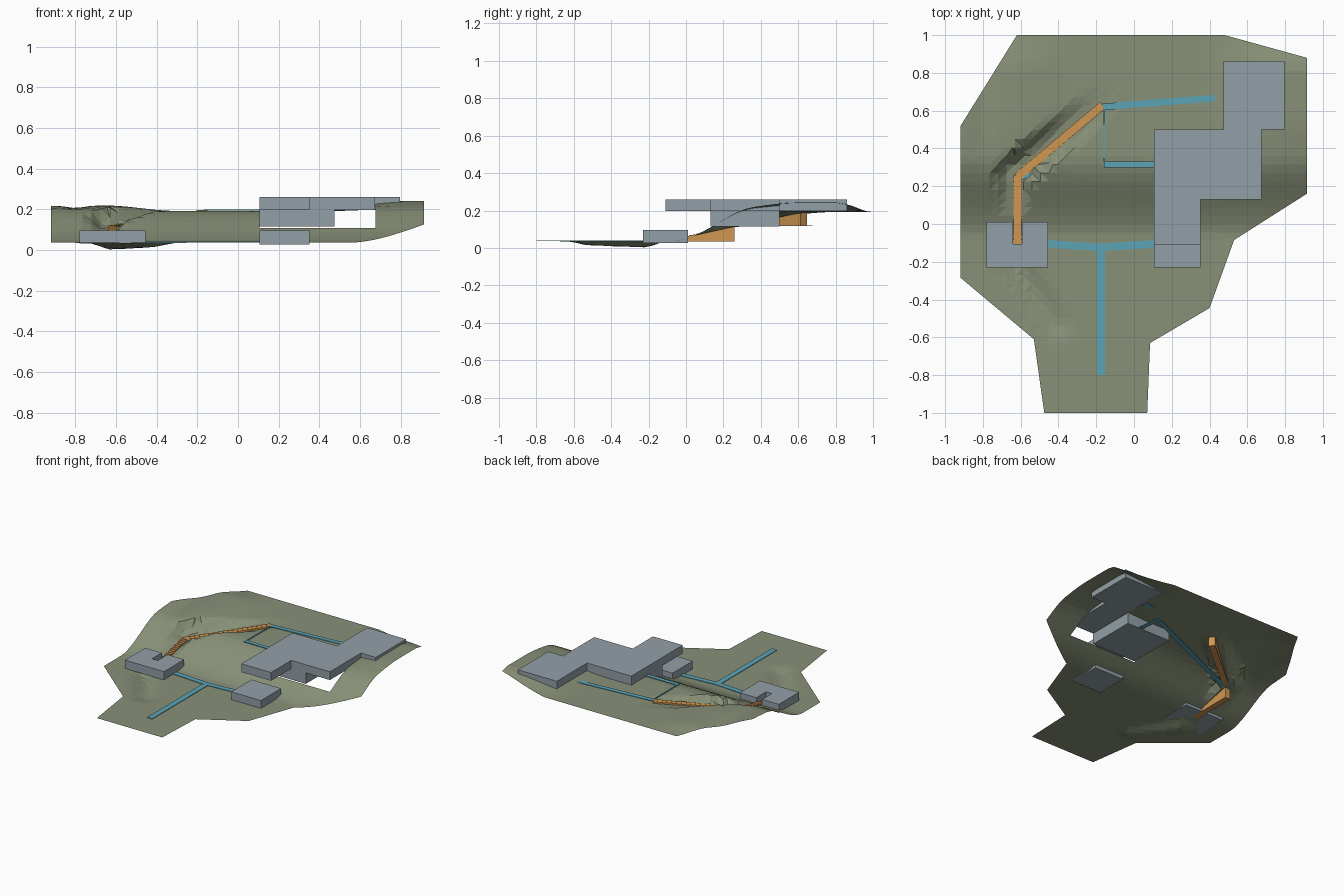
import bpy, bmesh, math
from mathutils import Vector

if "Cube" in bpy.data.objects:
    bpy.data.objects.remove(bpy.data.objects["Cube"])


def material(name, rgb):
    m = bpy.data.materials.new(name)
    m.diffuse_color = (*rgb, 1)
    m.use_nodes = True
    m.node_tree.nodes["Principled BSDF"].inputs["Base Color"].default_value = m.diffuse_color
    return m


OLIVE = material("olive_ground", (0.245, 0.28, 0.185))
GREY = material("grey_concrete", (0.29, 0.35, 0.39))
BLUE = material("blue_path", (0.105, 0.37, 0.47))
ORANGE = material("orange_stair", (0.63, 0.31, 0.085))


def to_object(name, bm, mat):
    mesh = bpy.data.meshes.new(name)
    bm.to_mesh(mesh)
    bm.free()
    mesh.materials.append(mat)
    obj = bpy.data.objects.new(name, mesh)
    bpy.context.collection.objects.link(obj)
    return obj


def extrude(name, points, offset, mat):
    """Solid made by sweeping a flat 3D outline along an offset."""
    bm = bmesh.new()
    face = bm.faces.new([bm.verts.new(p) for p in points])
    ext = bmesh.ops.extrude_face_region(bm, geom=[face], use_keep_orig=True)
    new = [v for v in ext["geom"] if isinstance(v, bmesh.types.BMVert)]
    bmesh.ops.translate(bm, verts=new, vec=offset)
    bmesh.ops.recalc_face_normals(bm, faces=bm.faces)
    return to_object(name, bm, mat)


def prism(name, outline, z0, z1, mat):
    return extrude(name, [(x, y, z0) for x, y in outline], (0, 0, z1 - z0), mat)


def rect(x0, x1, y0, y1):
    return [(x0, y0), (x1, y0), (x1, y1), (x0, y1)]


def path(name, points, width, z, thick=0.004):
    """Flat ribbon with mitred corners along a polyline."""
    pts = [Vector(p) for p in points]
    left, right = [], []
    for i, p in enumerate(pts):
        dirs = []
        if i > 0:
            dirs.append((p - pts[i - 1]).normalized())
        if i < len(pts) - 1:
            dirs.append((pts[i + 1] - p).normalized())
        t = sum(dirs, Vector((0, 0))).normalized()
        n = Vector((-t.y, t.x))
        w = width / 2 / max(0.35, t.dot(dirs[0]))
        left.append(tuple(p + n * w))
        right.append(tuple(p - n * w))
    return prism(name, left + right[::-1], z, z + thick, BLUE)


def smooth(a, b, t):
    t = max(0.0, min(1.0, (t - a) / (b - a)))
    return t * t * (3 - 2 * t)


def near(p, a, b):
    """Signed distance to segment ab and the fraction along it."""
    d = b - a
    f = max(0.0, min(1.0, (p - a).dot(d) / d.length_squared))
    side = 1 if d.x * (p - a).y - d.y * (p - a).x > 0 else -1
    return side * (p - a - d * f).length, f


# Stair end points
FOOT, BEND, HEAD = Vector((-0.617, -0.105)), Vector((-0.617, 0.25)), Vector((-0.165, 0.63))


def ground_height(x, y):
    p = Vector((x, y))
    z = 0.036 + 0.156 * smooth(-0.08, 0.36, y)
    # hills on both flanks
    fade = smooth(0.1, 0.6, y) * (1 - smooth(0.8, 1.02, y))
    z += 0.05 * smooth(0.3, 0.85, x) * fade
    z += 0.027 * smooth(-0.3, -0.65, x) * fade
    z -= 0.012 * math.exp(-((x + 0.8) / 0.06) ** 2) * fade
    # hollow by the small house
    d, f = near(p, Vector((-0.62, -0.22)), Vector((-0.42, -0.52)))
    z -= 0.034 * math.exp(-(d / 0.07) ** 2) * (1 - 0.35 * f)
    # cutting beside the stairs
    for a, b, za, zb in ((FOOT, BEND, 0.036, 0.115), (BEND, HEAD, 0.115, 0.19)):
        d, f = near(p, a, b)
        floor = za + (zb - za) * f - 0.003
        blend = smooth(0.05, 0.13, d) if d > 0 else smooth(0.03, 0.085, -d)
        if floor < z:
            z = floor + (z - floor) * blend
    return max(0.0, z)


# Ground sheet: outline sliced into a grid and raised
outline = [(-0.62, 1), (0.48, 1), (0.915, 0.88), (0.915, 0.16), (0.53, -0.085),
           (0.40, -0.445), (0.085, -0.63), (0.07, -1), (-0.475, -1),
           (-0.53, -0.61), (-0.918, -0.285), (-0.918, 0.52)]
bm = bmesh.new()
base = bm.faces.new([bm.verts.new((x, y, 0)) for x, y in reversed(outline)])
bmesh.ops.triangulate(bm, faces=[base])
STEP = 0.045
cuts = [((i * STEP, 0, 0), (1, 0, 0)) for i in range(-20, 21)]
cuts += [((0, i * STEP, 0), (0, 1, 0)) for i in range(-22, 23)]
cuts += [((x, 0, 0), (1, 0, 0)) for x in (0.105, 0.675)]
cuts += [((0, y, 0), (0, 1, 0)) for y in (0.13, 0.5)]
for co, no in cuts:
    bmesh.ops.bisect_plane(bm, geom=bm.verts[:] + bm.edges[:] + bm.faces[:],
                           dist=1e-5, plane_co=co, plane_no=no)
# opening under the large house
hole = []
for f in bm.faces:
    c = f.calc_center_median()
    if 0.105 < c.x < 0.675 and 0.13 < c.y < 0.5:
        hole.append(f)
bmesh.ops.delete(bm, geom=hole, context='FACES')
bmesh.ops.triangulate(bm, faces=bm.faces[:])
for v in bm.verts:
    v.co.z = ground_height(v.co.x, v.co.y)
bm.normal_update()
for f in bm.faces:
    if f.normal.z < 0:
        f.normal_flip()
to_object("ground", bm, OLIVE)

# Large house: stepped top storey, middle storey, lower block
prism("top_storey", [(0.105, -0.11), (0.352, -0.11), (0.352, 0.13), (0.674, 0.13),
                     (0.674, 0.5), (0.797, 0.5), (0.797, 0.86), (0.474, 0.86),
                     (0.474, 0.5), (0.105, 0.5)], 0.198, 0.26, GREY)
prism("middle_storey", rect(0.106, 0.473, 0.131, 0.499), 0.115, 0.198, GREY)
prism("lower_block", rect(0.105, 0.352, -0.23, 0.01), 0.027, 0.095, GREY)

# Small house with a slot for the stairs
prism("small_house", [(-0.78, -0.23), (-0.455, -0.23), (-0.455, 0.01), (-0.593, 0.01),
                      (-0.593, -0.107), (-0.641, -0.107), (-0.641, 0.01), (-0.78, 0.01)],
      0.033, 0.097, GREY)


def stairs(name, a, b, z0, z1, steps=18, width=0.044):
    """Solid flight with a stepped top and flat base."""
    side = Vector((a.y - b.y, b.x - a.x)).normalized() * width
    profile = [(0, z0)]
    for i in range(steps):
        z = z0 + (z1 - z0) * (i + 1) / steps
        profile += [(i / steps, z), ((i + 1) / steps, z)]
    profile.append((1, z0))
    pts = []
    for f, z in profile:
        q = a.lerp(b, f) - side / 2
        pts.append((q.x, q.y, z))
    extrude(name, pts, (side.x, side.y, 0), ORANGE)


stairs("lower_stairs", FOOT, BEND + Vector((0, 0.01)), 0.035, 0.12)
stairs("upper_stairs", BEND, HEAD, 0.118, 0.197)

# Paths
path("entry_path", [(-0.175, -0.8), (-0.175, -0.12)], 0.042, 0.037)
path("cross_path", [(-0.455, -0.105), (-0.175, -0.124), (0.105, -0.105)], 0.04, 0.0375)
path("upper_path", [(-0.165, 0.62), (0.474, 0.67)], 0.035, 0.195)
path("narrow_path", [(-0.157, 0.61), (-0.157, 0.33)], 0.009, 0.195)
path("terrace_path", [(-0.16, 0.316), (0.105, 0.316)], 0.032, 0.195)
path("tunnel_path", [(-0.6, 0.25), (0.33, 0.66)], 0.035, 0.116)
path("tunnel_end", [(0.345, 0.675), (0.36, 0.5)], 0.035, 0.1165)
